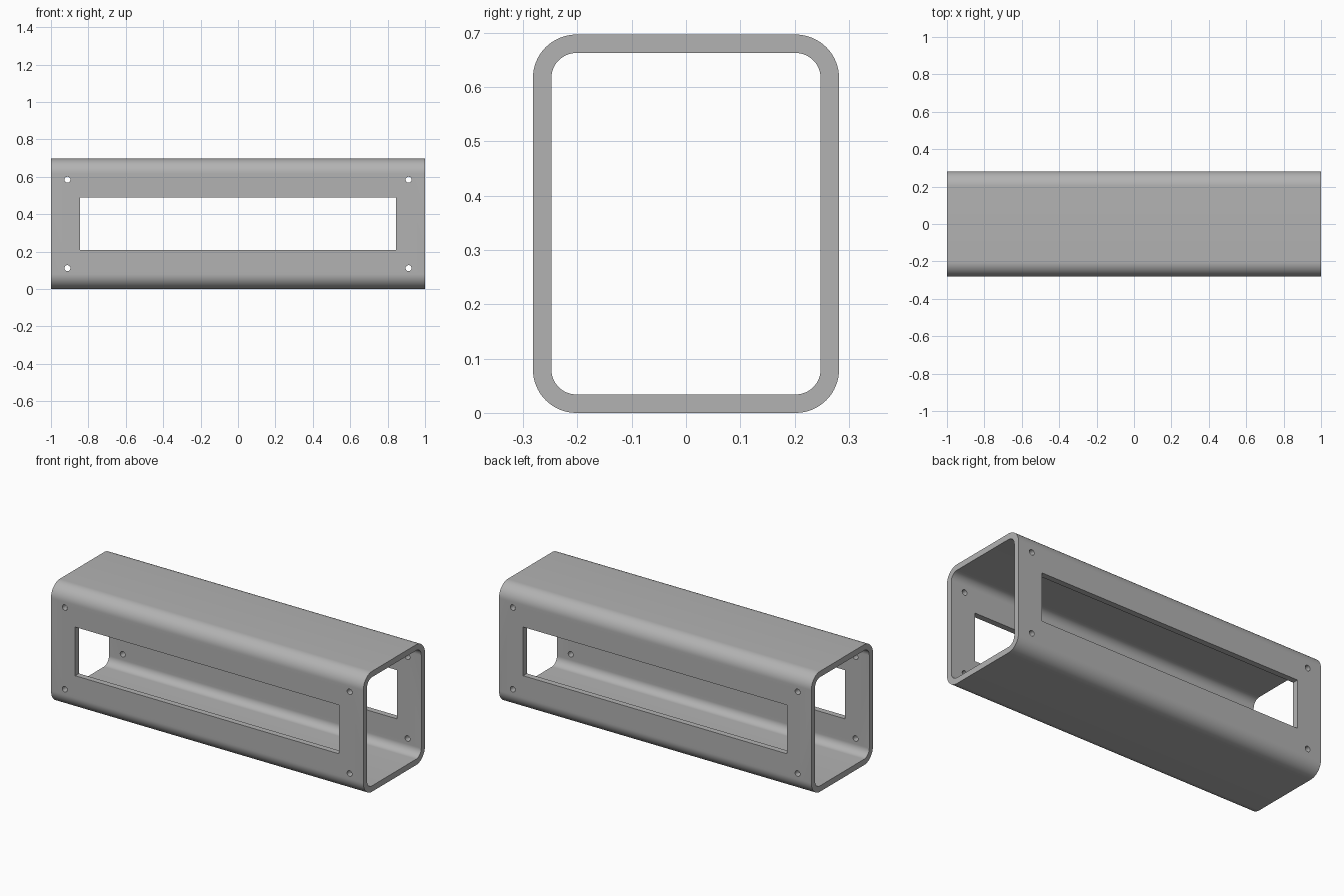
import bpy, bmesh
from math import sin, cos, pi, radians
from mathutils import Matrix

if "Cube" in bpy.data.objects:
    bpy.data.objects.remove(bpy.data.objects["Cube"], do_unlink=True)

LENGTH, WIDTH, HEIGHT = 2.0, 0.564, 0.697
WALL, RADIUS, STEPS = 0.034, 0.08, 16

grey = bpy.data.materials.new("plain grey")
grey.use_nodes = True
colour = (0.448, 0.448, 0.448, 1)
grey.diffuse_color = colour
grey.node_tree.nodes["Principled BSDF"].inputs["Base Color"].default_value = colour


def make_object(name, bm):
    bmesh.ops.recalc_face_normals(bm, faces=bm.faces)
    mesh = bpy.data.meshes.new(name)
    bm.to_mesh(mesh)
    bm.free()
    mesh.materials.append(grey)
    obj = bpy.data.objects.new(name, mesh)
    bpy.context.collection.objects.link(obj)
    return obj


def rounded_rect(inset):
    """Rounded section in y and z, pulled in by the inset."""
    r = RADIUS - inset
    cy, cz = WIDTH / 2 - RADIUS, HEIGHT / 2 - RADIUS
    points = []
    for corner, (sy, sz) in enumerate([(1, 1), (-1, 1), (-1, -1), (1, -1)]):
        for i in range(STEPS + 1):
            a = (corner + i / STEPS) * pi / 2
            points.append((sy * cy + r * cos(a), HEIGHT / 2 + sz * cz + r * sin(a)))
    return points


# Hollow tube: outer and inner walls joined by end rims
bm = bmesh.new()
loops = [[bm.verts.new((x, y, z)) for y, z in rounded_rect(inset)]
         for x, inset in [(-LENGTH / 2, 0), (LENGTH / 2, 0),
                          (LENGTH / 2, WALL), (-LENGTH / 2, WALL)]]
for k in range(4):
    a, b = loops[k], loops[(k + 1) % 4]
    for i in range(len(a)):
        j = (i + 1) % len(a)
        bm.faces.new((a[i], a[j], b[j], b[i]))
tube = make_object("tube_housing", bm)

# Cutter: window and four screw holes through both side walls
bm = bmesh.new()
bmesh.ops.create_cube(bm, size=1, matrix=Matrix.Translation((0, 0, 0.349))
                      @ Matrix.Diagonal((1.69, 1, 0.282, 1)))
for x in (-0.912, 0.912):
    for z in (0.112, 0.585):
        bmesh.ops.create_cone(bm, cap_ends=True, segments=32, radius1=0.016,
                              radius2=0.016, depth=1,
                              matrix=Matrix.Translation((x, 0, z))
                              @ Matrix.Rotation(pi / 2, 4, "X"))
cutter = make_object("opening_cutter", bm)
cutter.hide_render = True

cut = tube.modifiers.new("openings", "BOOLEAN")
cut.operation = "DIFFERENCE"
cut.solver = "EXACT"
cut.object = cutter
bpy.ops.object.select_all(action="DESELECT")
tube.select_set(True)
bpy.context.view_layer.objects.active = tube
bpy.ops.object.modifier_apply(modifier=cut.name)
bpy.data.objects.remove(cutter, do_unlink=True)
bpy.ops.object.shade_smooth_by_angle(angle=radians(30))
